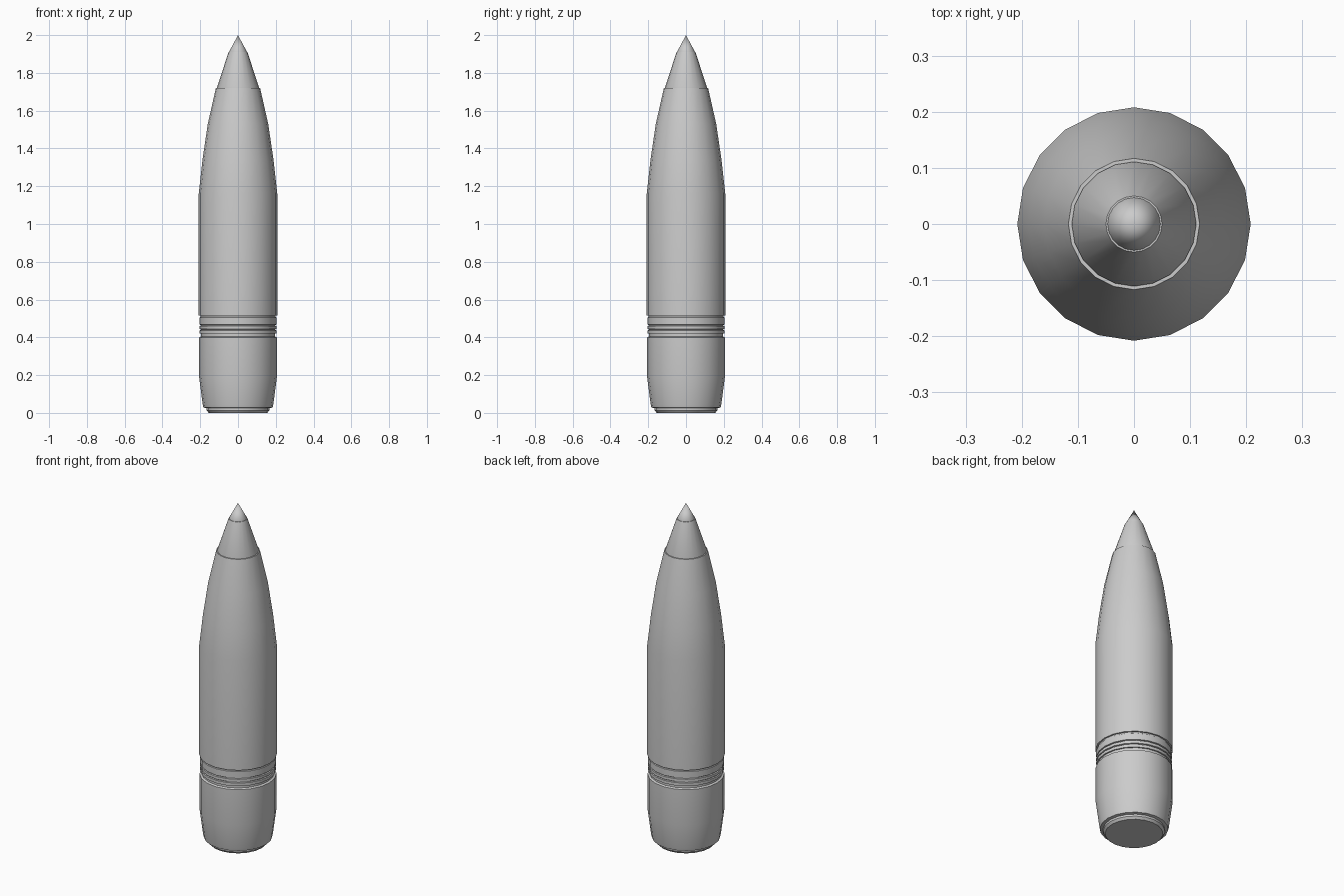
import bpy, bmesh, math

if "Cube" in bpy.data.objects:
    bpy.data.objects.remove(bpy.data.objects["Cube"])

SIDES = 20


def lathe(name, profile):
    """Revolve (radius, height) points about z; cap open ends."""
    bm = bmesh.new()
    rings = []
    for r, z in profile:
        if r == 0:
            rings.append([bm.verts.new((0, 0, z))] * SIDES)
        else:
            rings.append([bm.verts.new((r * math.cos(a), r * math.sin(a), z))
                          for a in (2 * math.pi * i / SIDES for i in range(SIDES))])
    for low, high in zip(rings, rings[1:]):
        for i in range(SIDES):
            j = (i + 1) % SIDES
            bm.faces.new(list(dict.fromkeys((low[i], low[j], high[j], high[i]))))
    if profile[0][0] > 0:
        bm.faces.new(rings[0][::-1])
    if profile[-1][0] > 0:
        bm.faces.new(rings[-1])
    bmesh.ops.recalc_face_normals(bm, faces=bm.faces)
    mesh = bpy.data.meshes.new(name)
    bm.to_mesh(mesh)
    bm.free()
    obj = bpy.data.objects.new(name, mesh)
    bpy.context.collection.objects.link(obj)
    bpy.context.view_layer.objects.active = obj
    obj.select_set(True)
    bpy.ops.object.shade_smooth_by_angle(angle=math.radians(30))
    obj.select_set(False)
    return obj


# Driving band: ridges separated by narrow grooves
band = [(0.195, 0.405), (0.195, 0.42), (0.203, 0.42)]
for z in (0.437, 0.46):
    band += [(0.203, z), (0.196, z + 0.002), (0.196, z + 0.005), (0.203, z + 0.007)]
band += [(0.203, 0.505), (0.199, 0.508), (0.199, 0.515)]

# Body: stepped base, boat tail, band, cylinder and curved ogive
base = [(0.135, 0.005), (0.155, 0.005), (0.166, 0.013), (0.166, 0.025),
        (0.183, 0.028), (0.187, 0.045), (0.206, 0.19), (0.206, 0.40)]
ogive = [(0.208, 0.515), (0.208, 1.16), (0.188, 1.34), (0.16, 1.53), (0.117, 1.72)]
lathe("shell_body", [(r, max(0, z - 0.005) if z < 0.01 else z) for r, z in base] + band + ogive)

# Fuze cone and pointed tip
lathe("fuze", [(0.111, 1.715), (0.111, 1.724), (0.05, 1.91)])
lathe("tip", [(0.047, 1.905), (0.047, 1.912), (0, 2.0)])
